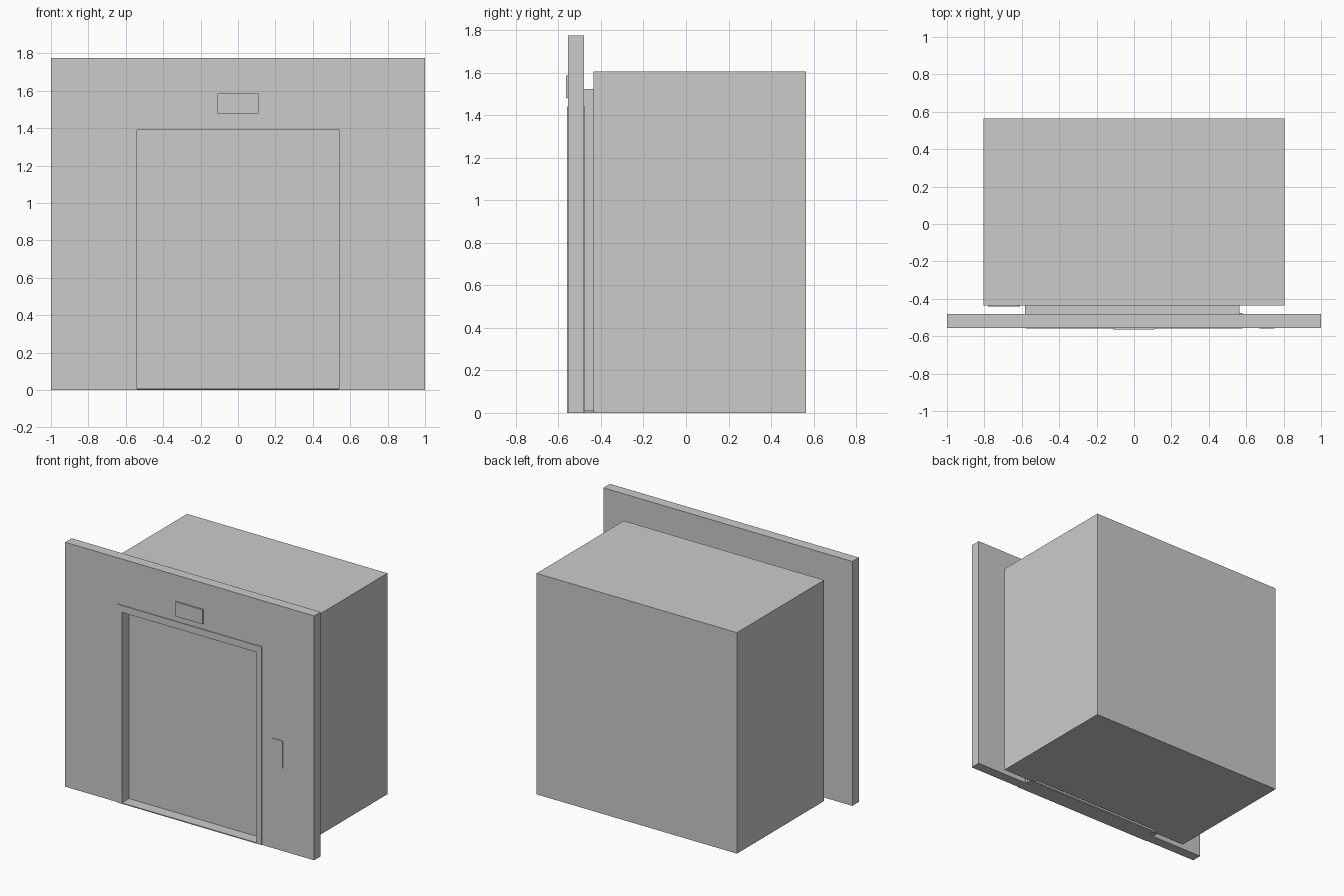
import bpy, bmesh

if "Cube" in bpy.data.objects:
    bpy.data.objects.remove(bpy.data.objects["Cube"])


def finish(name, bm):
    bmesh.ops.recalc_face_normals(bm, faces=bm.faces[:])
    mesh = bpy.data.meshes.new(name)
    bm.to_mesh(mesh)
    bm.free()
    obj = bpy.data.objects.new(name, mesh)
    bpy.context.collection.objects.link(obj)
    return obj


def box(name, x, y, z):
    """Box from (min, max) ranges on each axis."""
    bm = bmesh.new()
    bmesh.ops.create_cube(bm, size=1)
    for v in bm.verts:
        v.co = [(r[0] + r[1]) / 2 + c * (r[1] - r[0]) for r, c in zip((x, y, z), v.co)]
    return finish(name, bm)


def portal(name, half, top, hole_half, hole_top, y):
    """Upside-down U profile (a slab with a doorway) extruded along y."""
    profile = [(-half, 0), (-half, top), (half, top), (half, 0),
               (hole_half, 0), (hole_half, hole_top),
               (-hole_half, hole_top), (-hole_half, 0)]
    bm = bmesh.new()
    face = bm.faces.new([bm.verts.new((px, y[0], pz)) for px, pz in profile])
    ext = bmesh.ops.extrude_face_region(bm, geom=[face], use_keep_orig=True)
    moved = [g for g in ext["geom"] if isinstance(g, bmesh.types.BMVert)]
    bmesh.ops.translate(bm, verts=moved, vec=(0, y[1] - y[0], 0))
    return finish(name, bm)


# Landing wall with doorway, lined by a slightly proud door frame
portal("landing_wall", 1.0, 1.775, 0.58, 1.44, (-0.555, -0.48))
portal("door_frame", 0.58, 1.44, 0.54, 1.39, (-0.56, -0.475))
box("door_sill", (-0.54, 0.54), (-0.56, -0.435), (0, 0.007))

# Sliding door behind the wall
box("sliding_door", (-0.583, 0.563), (-0.48, -0.433), (0.008, 1.522))

# Floor indicator above the door and call panel beside it
box("floor_indicator", (-0.11, 0.11), (-0.565, -0.55), (1.48, 1.585))
box("call_panel", (0.67, 0.75), (-0.56, -0.55), (0.60, 0.80))

# Hollow cabin: front return, sides, back, floor and ceiling
FRONT, BACK, HALF, TOP, T = -0.435, 0.565, 0.805, 1.605, 0.03
portal("cabin_front", HALF, TOP, 0.54, 1.39, (FRONT, FRONT + T))
for side, s in (("left", -1), ("right", 1)):
    edges = sorted((s * HALF, s * (HALF - T)))
    box("cabin_wall_" + side, edges, (FRONT + T, BACK), (0, TOP))
inner = (-HALF + T, HALF - T)
box("cabin_back", inner, (BACK - T, BACK), (0, TOP))
box("cabin_floor", inner, (FRONT + T, BACK - T), (0, T))
box("cabin_ceiling", inner, (FRONT + T, BACK - T), (TOP - T, TOP))

# Cabin control panel set through the front return
box("control_panel", (-0.78, -0.61), (-0.44, -0.40), (0.55, 1.05))
